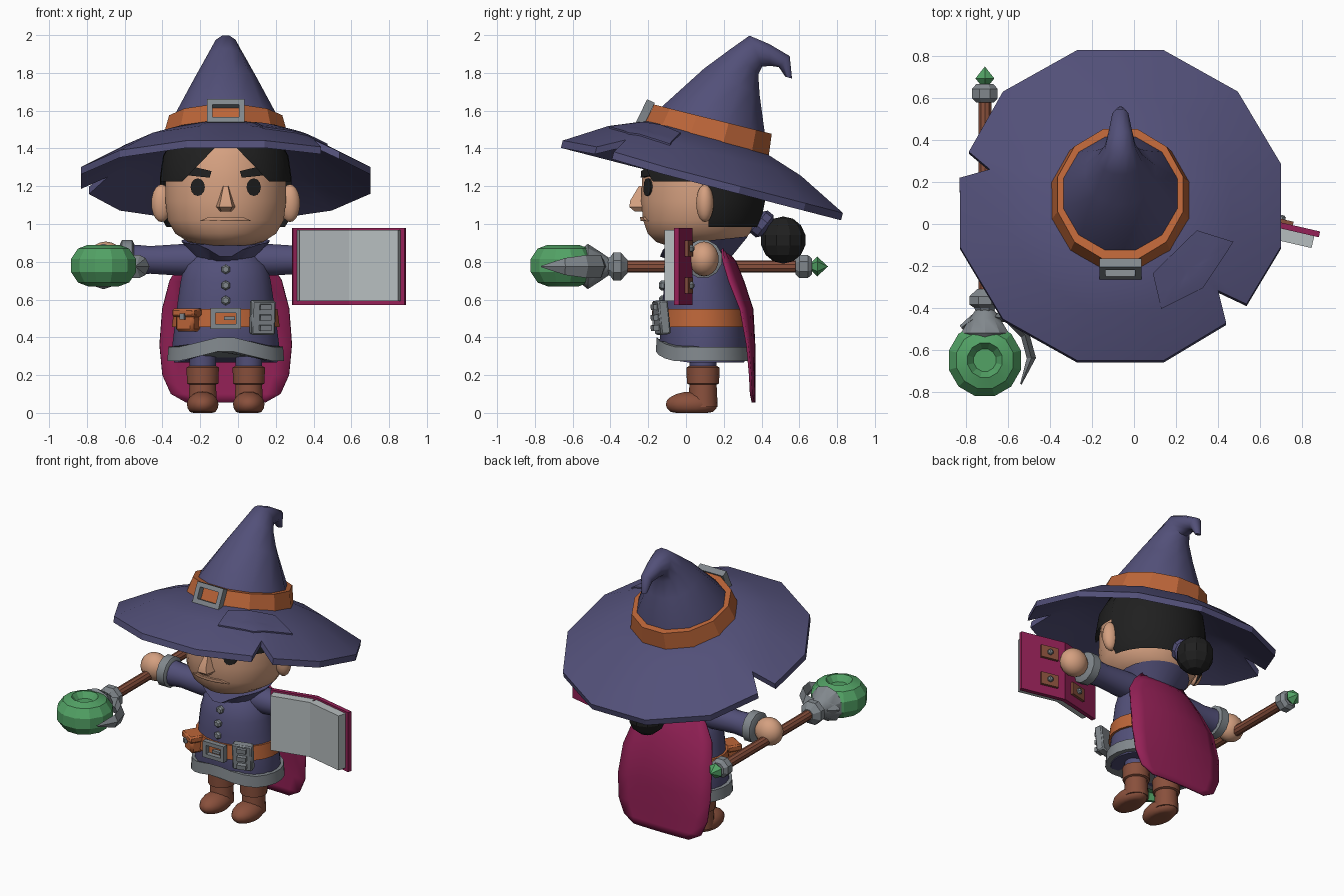
import bpy, bmesh, math
from math import sin, cos, pi, radians
from mathutils import Vector, Matrix, Euler
from mathutils.bvhtree import BVHTree

if "Cube" in bpy.data.objects:
    bpy.data.objects.remove(bpy.data.objects["Cube"])

X0 = -0.065  # body centre line


def mat(name, r, g, b):
    m = bpy.data.materials.new(name)
    m.diffuse_color = (r, g, b, 1)
    m.use_nodes = True
    m.node_tree.nodes["Principled BSDF"].inputs["Base Color"].default_value = m.diffuse_color
    return m


PURPLE = mat("purple cloth", .085, .08, .19)
ORANGE = mat("orange leather", .50, .13, .04)
GREY = mat("grey metal", .22, .245, .265)
SKIN = mat("skin", .66, .35, .215)
BLACK = mat("black hair", .014, .014, .014)
CRIMSON = mat("crimson cloth", .30, .015, .095)
GREEN = mat("green crystal", .085, .36, .13)
BROWN = mat("brown leather", .25, .08, .045)
PAGE = mat("page paper", .47, .51, .52)


def build(name, verts, faces, m, angle=32):
    me = bpy.data.meshes.new(name)
    me.from_pydata([tuple(v) for v in verts], [], faces)
    bm = bmesh.new()
    bm.from_mesh(me)
    bmesh.ops.remove_doubles(bm, verts=bm.verts, dist=1e-5)
    bmesh.ops.recalc_face_normals(bm, faces=bm.faces)
    bm.to_mesh(me)
    bm.free()
    me.materials.append(m)
    me.shade_smooth()
    me.set_sharp_from_angle(angle=radians(angle))
    ob = bpy.data.objects.new(name, me)
    bpy.context.collection.objects.link(ob)
    return ob


def loft(name, rings, m, angle=32, cap=True):
    n = len(rings[0])
    faces = [(k * n + i, k * n + (i + 1) % n, (k + 1) * n + (i + 1) % n, (k + 1) * n + i)
             for k in range(len(rings) - 1) for i in range(n)]
    if cap:
        faces += [tuple(range(n)), tuple(range((len(rings) - 1) * n, len(rings) * n))]
    return build(name, [p for r in rings for p in r], faces, m, angle)


def ring(front, back, hw, n=24):
    """Ellipse about the centre line through front and back (y, z) points."""
    f, b = Vector((X0, *front)), Vector((X0, *back))
    c, v = (f + b) / 2, (b - f) / 2
    return [c + Vector((hw * cos(a), 0, 0)) + v * sin(a)
            for a in [2 * pi * (i + .5) / n for i in range(n)]]


def level(rows, n=24, grow=0):
    return [ring((f - grow, z), (b + grow, z), w + grow, n) for z, w, f, b in rows]


def lathe(name, profile, origin, axis, m, n=12, angle=32, scale=(1, 1, 1)):
    q = Vector((0, 0, 1)).rotation_difference(Vector(axis))
    rings = []
    for r, t in profile:
        pts = [q @ Vector((r * cos(a), r * sin(a), t)) for a in [2 * pi * (i + .5) / n for i in range(n)]]
        rings.append([Vector(origin) + Vector([p[k] * scale[k] for k in range(3)]) for p in pts])
    return loft(name, rings, m, angle)


def ball(name, c, radii, m, n=16, rows=10, angle=40):
    prof = [(sin(pi * i / rows), -cos(pi * i / rows)) for i in range(rows + 1)]
    return lathe(name, prof, c, (0, 0, 1), m, n, angle, radii)


def box(name, c, size, m, rot=(0, 0, 0), bevel=0):
    mx = Matrix.Translation(c) @ Euler([radians(a) for a in rot]).to_matrix().to_4x4()
    q = [(-.5, -.5), (.5, -.5), (.5, .5), (-.5, .5)]
    ob = loft(name, [[mx @ Vector((a * size[0], b * size[1], z * size[2])) for a, b in q]
                     for z in (-.5, .5)], m, 30)
    if bevel:
        ob.modifiers.new("bevel", 'BEVEL').width = bevel
    return ob


def frame(name, c, w, h, border, depth, rx):
    """Rectangular buckle frame."""
    mx = Matrix.Translation(c) @ Matrix.Rotation(radians(rx), 4, 'X')
    d = depth / 2
    steps = [(0, -d), (0, d), (border, d), (border, -d), (0, -d)]
    return loft(name, [[mx @ Vector((sx * (w / 2 - i), y, sz * (h / 2 - i)))
                        for sx, sz in [(-1, -1), (1, -1), (1, 1), (-1, 1)]] for i, y in steps],
                GREY, 30, cap=False)


def plate(name, target, pts, m, off, top=False, sub=4):
    """Thin plate that hugs a surface, seen from the front or from the top."""
    me = target.data
    tree = BVHTree.FromPolygons([v.co for v in me.vertices], [p.vertices[:] for p in me.polygons])
    d = Vector((0, 0, -1)) if top else Vector((0, 1, 0))
    pts = [Vector(p) for p in pts]
    edge = [p.lerp(pts[(i + 1) % len(pts)], k / sub) for i, p in enumerate(pts) for k in range(sub)]
    c = sum(edge, Vector((0, 0))) / len(edge)
    rings = []
    for s, o in ((1, -.012), (1, off), (.66, off), (.33, off), (0, off)):
        r = []
        for e in edge:
            p = c.lerp(e, s)
            start = Vector((p.x, p.y, 5)) if top else Vector((p.x, -5, p.y))
            r.append(tree.ray_cast(start, d)[0] - d * o)
        rings.append(r)
    return loft(name, rings, m, 35, cap=False)


def keep(ob, co, no):
    bm = bmesh.new()
    bm.from_mesh(ob.data)
    bmesh.ops.bisect_plane(bm, geom=bm.verts[:] + bm.edges[:] + bm.faces[:],
                           plane_co=co, plane_no=no, clear_inner=True)
    bm.to_mesh(ob.data)
    bm.free()


# Hat brim: twelve sides with two torn notches, tilted back
outline = [(15 + 30 * k, .793) for k in range(12) if k not in (5, 10)]
outline += [(160, .77), (164.6, .647), (170, .779), (311, .77), (317.5, .633), (321, .775)]
outline.sort()
tilt = Matrix.Translation((X0, .09, 1.25)) @ Matrix.Rotation(radians(-14.5), 4, 'X')


def brim_height(r):
    return .135 * (.793 - r) / .248 if r > .545 else .135 + .075 * (.545 - r) / .215


def brim_ring(limit, drop):
    pts = []
    for a, r in outline:
        a, r = radians(a), min(r, limit)
        pts.append(tilt @ Vector((r * cos(a), r * sin(a) - .05 * (.8 - r) / .5, brim_height(r) - drop)))
    return pts


brim = loft("hat_brim", [brim_ring(r, d) for r, d in
                         ((.32, .04), (.545, .04), (1, .04), (1, 0), (.545, 0), (.32, 0))], PURPLE, 25)
plate("hat_patch", brim, [(.30, -.03), (.475, -.085), (.33, -.305), (.13, -.405), (.09, -.235)],
      PURPLE, .009, top=True)

# Hat crown with drooping tip, band and buckle
loft("hat_crown", [ring(f, b, w, 12) for f, b, w in (
    ((-.18, 1.55), (.42, 1.40), .30), ((-.13, 1.63), (.425, 1.49), .28), ((.09, 1.825), (.395, 1.68), .172),
    ((.235, 1.93), (.385, 1.79), .11), ((.335, 2.0), (.405, 1.83), .075), ((.44, 1.955), (.445, 1.835), .058),
    ((.55, 1.89), (.49, 1.83), .04), ((.562, 1.77), (.525, 1.78), .018))], PURPLE, 50)
loft("hat_band", [ring((-.24, 1.515), (.45, 1.36), .345, 12),
                  ring((-.18, 1.635), (.465, 1.475), .31, 12)], ORANGE, 25)
frame("hat_buckle", (X0, -.215, 1.59), .20, .135, .03, .045, -26)

# Head, ears, nose and hair
HEAD = [(.885, .13, -.10, .25), (.905, .20, -.16, .30), (.95, .27, -.205, .34), (1.02, .31, -.23, .37),
        (1.12, .322, -.24, .39), (1.24, .322, -.235, .395), (1.36, .305, -.215, .38),
        (1.46, .25, -.16, .33), (1.5, .12, 0, .2)]
head = loft("head", level(HEAD), SKIN, 60)
loft("nose", [[Vector((X0 + x, y, z)) for x, y, z in
               ((-w, -.2, z0), (-w * .6, y1, z0), (w * .6, y1, z0), (w, -.2, z0))]
              for w, y1, z0 in ((.035, -.27, 1.065), (.058, -.30, 1.09), (.045, -.295, 1.125), (.02, -.25, 1.20))],
     SKIN, 40)
plate("mouth", head, [(X0 - .14, 1.015), (X0 + .14, 1.015), (X0 + .09, 1.037), (X0 - .09, 1.037)], SKIN, .014)
for s, side in ((-1, "left"), (1, "right")):
    ball("ear_" + side, (X0 + s * .34, .10, 1.11), (.055, .047, .10), SKIN)
    plate("eye_" + side, head, [(X0 + s * .148 + .038 * cos(a), 1.195 + .047 * sin(a))
                                for a in [pi * k / 6 for k in range(12)]], BLACK, .008, sub=1)
    plate("brow_" + side, head, [(X0 + s * x, z) for x, z in
                                 ((.225, 1.26), (.20, 1.31), (.075, 1.28), (.085, 1.245))], BLACK, .02)
    hair = loft("hair_lock_" + side, level(HEAD, 32, .025), BLACK, 60)
    keep(hair, (X0, 0, 0), (s, 0, 0))
    keep(hair, (X0 + s * .235, 0, 1.22), (s * .17, 0, .165))
    keep(hair, (0, 0, 1.225), (0, 0, 1))
    keep(hair, (0, .16, 0), (0, -1, 0))
hair = loft("hair_back", level(HEAD, 32, .03), BLACK, 60)
keep(hair, (0, .12, 0), (0, 1, 0))
keep(hair, (0, 0, .985), (0, 0, 1))
lathe("hair_tie", [(.05, 0), (.075, .02), (.075, .06), (.05, .08)], (X0, .37, 1.025), (0, .75, -.6), PURPLE, 10)
ball("hair_bun", (X0, .515, .915), (.12, .12, .125), BLACK, 10, 7, 20)


# Robe with pointed hem, collar and buttons
def chevron(r, up, w=.24):
    return [p + Vector((0, 0, up * max(0, 1 - abs(p.x - X0) / w) * (p.y < .09))) for p in r]


robe = level([(.268, .275, -.13, .31), (.36, .285, -.145, .325), (.48, .27, -.13, .31), (.6, .255, -.125, .295),
              (.7, .24, -.115, .27), (.78, .22, -.09, .25), (.84, .17, -.05, .21), (.88, .13, -.02, .19)])
robe[0] = chevron(robe[0], .08)
torso = loft("robe", robe, PURPLE, 50)
loft("robe_hem", [chevron(r, .06) for r in level([(.275, .312, -.162, .345), (.35, .306, -.157, .34)])], GREY, 40)
collar = [ring((-.06, .80), (.22, .80), .15), ring((-.14, .885), (.33, .935), .235)]
collar[1] = chevron(collar[1], -.075, .13)
loft("collar", collar, PURPLE, 40)
for i, z in enumerate((.76, .675, .595)):
    y = -.095 if i == 0 else -.12
    lathe("button_%d" % i, [(.026, -.02), (.026, .012), (.016, .022)], (X0, y, z), (0, -1, 0), GREY, 6)

# Belt, buckle, pouch and hanging lock book
loft("belt", level([(.455, .288, -.148, .328), (.55, .276, -.14, .32)]), ORANGE, 40)
frame("belt_buckle", (X0, -.16, .50), .16, .11, .025, .035, 0)
box("buckle_pin", (X0 + .02, -.165, .50), (.06, .025, .018), GREY)
box("pouch", (-.265, -.10, .485), (.11, .09, .11), ORANGE, (0, 0, -30), .015)
box("pouch_flap", (-.267, -.105, .53), (.135, .105, .045), ORANGE, (0, 0, -30), .01)
box("pouch_stud", (-.293, -.155, .51), (.025, .02, .03), GREY, (0, 0, -30))
box("small_book", (.13, -.13, .505), (.13, .055, .18), GREY, (6, 0, 15), .008)
for z in (.56, .505, .45):
    box("small_book_clasp", (.145, -.165, z), (.06, .03, .03), GREY, (6, 0, 15))

# Cape
rows = [(.88, .15, .19, .19), (.80, .23, .20, .26), (.70, .295, .23, .30), (.55, .335, .29, .35),
        (.36, .35, .325, .36), (.20, .335, .34, .36), (.10, .29, .345, .36), (.055, .21, .355, .36)]
cols = 9
verts = [(X0 + w * u, ym + (ye - ym) * u * u, z)
         for z, w, ye, ym in rows for u in [-1 + 2 * c / (cols - 1) for c in range(cols)]]
cape = build("cape", verts, [(r * cols + c, r * cols + c + 1, (r + 1) * cols + c + 1, (r + 1) * cols + c)
                             for r in range(len(rows) - 1) for c in range(cols - 1)], CRIMSON, 50)
solid = cape.modifiers.new("thickness", 'SOLIDIFY')
solid.thickness, solid.offset = .014, 0

# Arms, cuffs, hands, legs and boots
for s, side in ((-1, "left"), (1, "right")):
    lathe("arm_" + side, [(.085, .08), (.085, .25), (.075, .40), (.085, .51)], (X0, .09, .81), (s, 0, 0), PURPLE, 14, 50)
    lathe("cuff_" + side, [(.085, .485), (.103, .495), (.103, .55), (.08, .56)], (X0, .09, .815), (s, 0, 0), GREY, 12)
    ball("hand_" + side, (X0 + s * .635, .095, .815), (.095, .08, .092), SKIN)
    x = X0 + s * .122
    lathe("leg_" + side, [(.07, .2), (.075, .36)], (x, .09, 0), (0, 0, 1), PURPLE, 14)
    lathe("boot_shaft_" + side, [(.078, .03), (.072, .15), (.085, .155), (.088, .24), (.07, .25)],
          (x, .09, 0), (0, 0, 1), BROWN, 14)
    boot = ball("boot_foot_" + side, (x, .03, .045), (.085, .14, .068), BROWN)
    for v in boot.data.vertices:
        v.co.z = max(v.co.z, 0)

# Staff along y: shaft, ferrules, tip, crystal and claws
SX, SZ = -.712, .775
lathe("staff_shaft", [(.033, -.36), (.033, .60)], (SX, 0, SZ), (0, 1, 0), BROWN, 10)
lathe("staff_collar", [(.045, -.42), (.055, -.40), (.08, -.385), (.08, -.345), (.05, -.32), (.04, -.31)],
      (SX, 0, SZ), (0, 1, 0), GREY, 8, 20)
lathe("staff_end", [(.045, .58), (.066, .60), (.066, .645), (.045, .668)], (SX, 0, SZ), (0, 1, 0), GREY, 8, 20)
lathe("staff_tip", [(.02, .66), (.052, .695), (0, .752)], (SX, 0, SZ), (0, 1, 0), GREEN, 6, 15)
lathe("staff_crystal", [(0, -.07), (.055, -.07), (.085, -.11), (.14, -.09), (.178, -.035), (.178, .035),
                        (.14, .09), (.085, .11), (.055, .07), (0, .07)], (SX, -.65, SZ + .005), (0, 0, 1), GREEN, 12, 20)
lathe("claw_cup", [(.04, -.40), (.075, -.45), (.12, -.52), (.10, -.545)], (SX, 0, SZ), (0, 1, 0), GREY, 10, 30)
orb = Vector((SX, -.65, SZ))
for name, path in (("claw_long", [(-.71, -.44, .04), (-.60, -.45, .06), (-.52, -.53, .06), (-.49, -.64, .045),
                                  (-.54, -.765, .004)]),
                   ("claw_short", [(-.71, -.44, .04), (-.77, -.455, .05), (-.825, -.495, .012)])):
    rings = []
    for px, py, h in path:
        p = Vector((px, py, SZ))
        nrm = (p - orb).normalized() * min(.022, h)
        rings.append([p + nrm, p + Vector((0, 0, h)), p - nrm, p - Vector((0, 0, h))])
    loft(name, rings, GREY, 20)

# Open book held at its spine
for s, side in ((-1, "left"), (1, "right")):
    a = radians(-13 * s)
    out = Vector((sin(a), -cos(a), 0))
    c = Vector((.587 + s * .149, -.015, .775))
    rot = (0, 0, -13 * s)
    box("book_cover_" + side, c, (.307, .028, .41), CRIMSON, rot)
    box("book_pages_" + side, c + out * .042 - Vector((s * .005, 0, -.005)), (.272, .058, .375), PAGE, rot)
    for z in (.87, .675):
        p = Vector((.587 + s * .11, -.006, z)) - out * .022
        box("book_strap_" + side, p, (.12, .018, .085), BROWN, rot)
        lathe("strap_stud_" + side, [(.02, 0), (.02, .012), (.01, .02)], p - out * .008, -out, GREY, 6)
